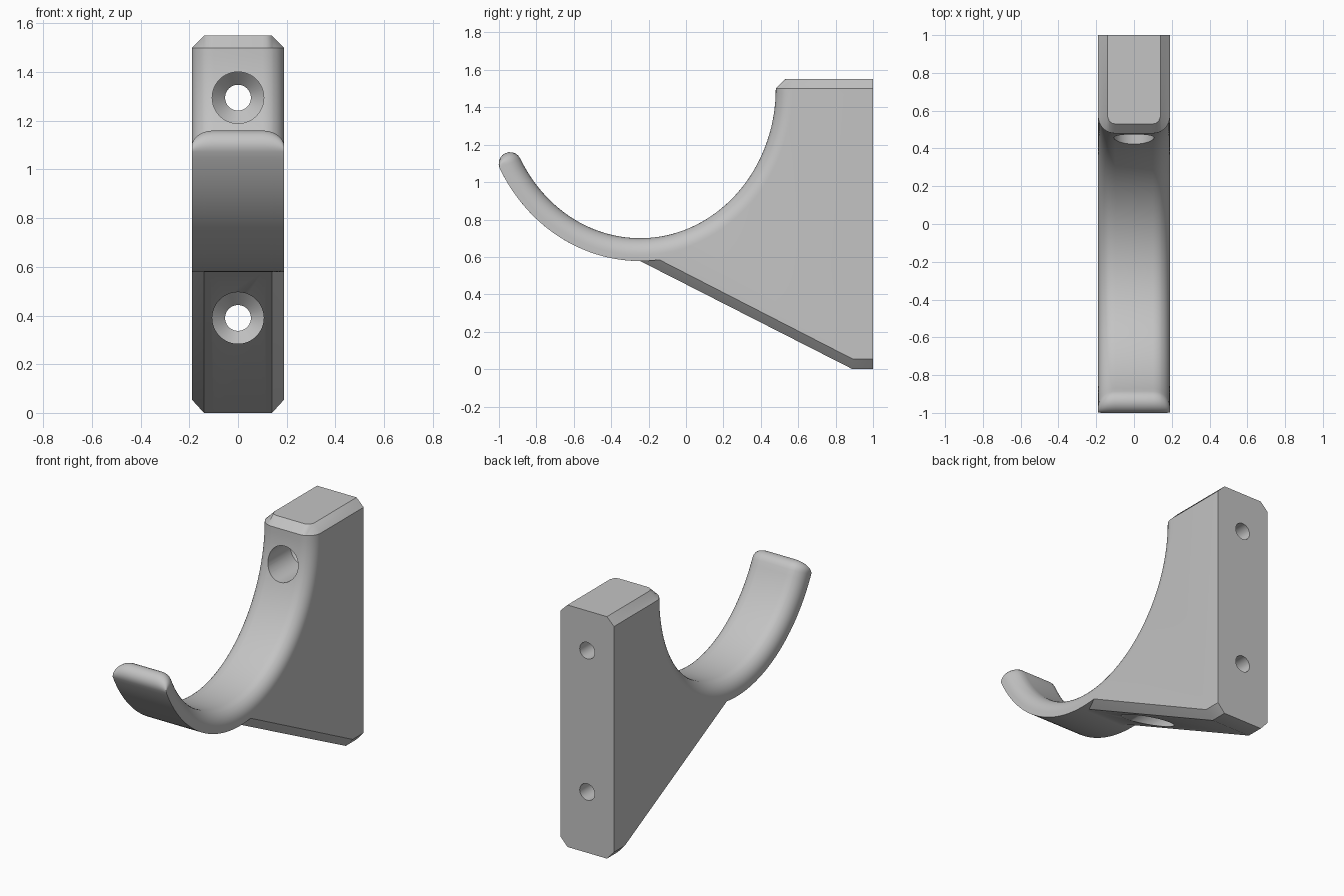
import bpy, bmesh, math
from mathutils import Vector

HALF_W, HEIGHT = 0.19, 1.55
CHAMFER, FILLET, DROP = 0.05, 0.09, 0.055
THICK = 0.122            # hook thickness
CY, CZ, A, B = -0.245, 1.5, 0.725, 0.8   # cradle ellipse
TIP = math.radians(-62.1)

cube = bpy.data.objects.get("Cube")
if cube:
    bpy.data.objects.remove(cube, do_unlink=True)

grey = bpy.data.materials.new("light_grey")
grey.use_nodes = True
colour = (0.55, 0.55, 0.55, 1)
grey.diffuse_color = colour
grey.node_tree.nodes["Principled BSDF"].inputs["Base Color"].default_value = colour


def loft(name, loops):
    """Skin a row of equal-length point loops and cap both ends."""
    bm = bmesh.new()
    rows = [[bm.verts.new(p) for p in loop] for loop in loops]
    n = len(rows[0])
    for r0, r1 in zip(rows, rows[1:]):
        for i in range(n):
            j = (i + 1) % n
            bm.faces.new((r0[i], r0[j], r1[j], r1[i]))
    bm.faces.new(rows[0])
    bm.faces.new(rows[-1])
    bmesh.ops.remove_doubles(bm, verts=bm.verts, dist=1e-5)
    bmesh.ops.recalc_face_normals(bm, faces=bm.faces)
    mesh = bpy.data.meshes.new(name)
    bm.to_mesh(mesh)
    bm.free()
    mesh.materials.append(grey)
    obj = bpy.data.objects.new(name, mesh)
    bpy.context.collection.objects.link(obj)
    return obj


def cradle(t, depth):
    """Point (y, z) at a depth below the cradle curve."""
    normal = Vector((math.sin(t) / A, -math.cos(t) / B)).normalized()
    return Vector((CY + A * math.sin(t), CZ - B * math.cos(t))) + normal * depth


def span(a, b, n):
    return [a + (b - a) * i / n for i in range(n + 1)]


def section(d, inset):
    """Side outline at distance d from the side face."""
    edge = max(0, CHAMFER - d)
    drop = DROP * edge / CHAMFER
    # cradle surface, from the top down and out to the tip
    pts = [cradle(t, inset) for t in span(math.pi / 2, TIP, 60)]
    # rounded tip
    mid = cradle(TIP, (inset + THICK) / 2)
    arm = cradle(TIP, inset) - mid
    along = Vector((-math.cos(TIP) * A, -math.sin(TIP) * B)).normalized() * arm.length
    for k in span(0, math.pi, 10)[1:-1]:
        pts.append(mid + arm * math.cos(k) + along * math.sin(k))
    # underside of the hook, then the sloped brace and the back
    pts += [cradle(t, THICK) for t in span(TIP, 0.12 * drop / DROP, 36)]
    pts += [(0.89, drop), (1, drop), (1, HEIGHT - edge)]
    # chamfered top, its front corners rounded like the outline below
    if d < CHAMFER:
        lip = FILLET
    else:
        rest = max(0, FILLET - d)
        lip = FILLET - math.sqrt(max(0, (FILLET - CHAMFER) ** 2 - rest ** 2))
    pts.append((CY + A + lip, HEIGHT - edge))
    return pts


# Bracket body: slices from one side to the other
angles = span(0, math.pi / 2, 9) + [math.acos(1 - CHAMFER / FILLET)]
steps = [(FILLET * (1 - math.cos(a)), FILLET * (1 - math.sin(a))) for a in sorted(angles)]
slices = [(-HALF_W + d, section(d, f)) for d, f in steps]
slices += [(-x, pts) for x, pts in reversed(slices)]
body = loft("hook_bracket", [[(x, p[0], p[1]) for p in pts] for x, pts in slices])

# Two countersunk screw holes, bored from the front
for label, z in (("upper", 1.295), ("lower", 0.39)):
    rings = []
    for y, r in ((-1.2, 0.106), (0.68, 0.106), (0.735, 0.053), (1.2, 0.053)):
        turn = span(0, math.tau, 48)[:-1]
        rings.append([(r * math.cos(a), y, z + r * math.sin(a)) for a in turn])
    cutter = loft(label + "_hole_cutter", rings)
    cutter.hide_render = True
    bore = body.modifiers.new(label + "_hole", "BOOLEAN")
    bore.operation = "DIFFERENCE"
    bore.solver = "EXACT"
    bore.object = cutter
    bpy.context.view_layer.objects.active = body
    bpy.ops.object.modifier_apply(modifier=bore.name)
    bpy.data.objects.remove(cutter, do_unlink=True)

bpy.ops.object.select_all(action="DESELECT")
body.select_set(True)
bpy.context.view_layer.objects.active = body
bpy.ops.object.shade_smooth_by_angle(angle=math.radians(30))
